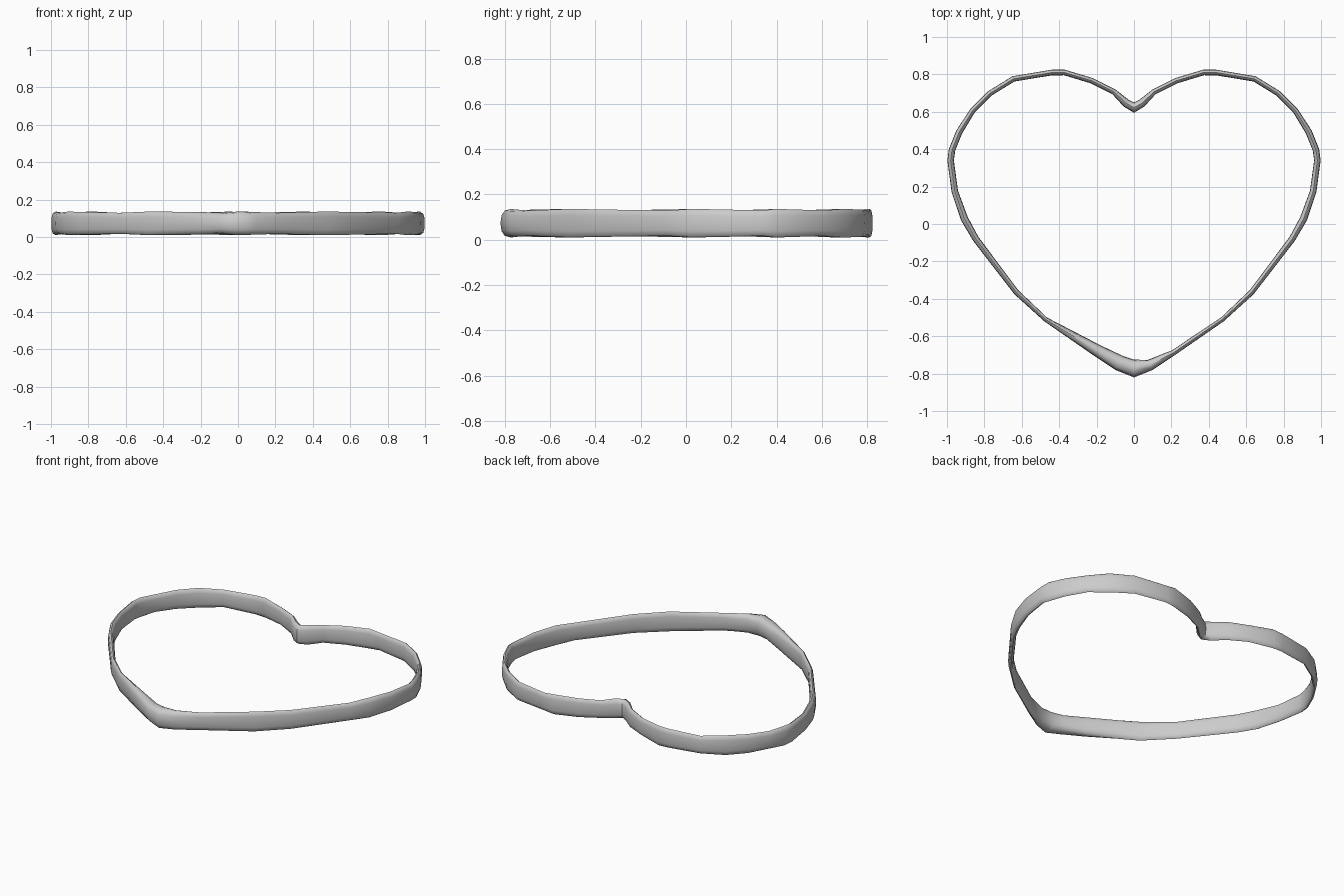
import bpy, bmesh, math
from mathutils import Vector

cube = bpy.data.objects.get("Cube")
if cube:
    bpy.data.objects.remove(cube, do_unlink=True)

# Polished grey metal
metal = bpy.data.materials.new("grey_metal")
metal.use_nodes = True
grey = (0.6, 0.6, 0.6, 1)
metal.diffuse_color = grey
metal.node_tree.nodes["Principled BSDF"].inputs["Base Color"].default_value = grey

# Half of the heart outline, from the cleft round to the tip: x, y, band width
HALF = [
    (0, .65, .055), (.03, .665, .045), (.1, .72, .03), (.22, .78, .03),
    (.37, .825, .03), (.44, .825, .03), (.65, .79, .03), (.78, .71, .03),
    (.875, .615, .03), (.95, .5, .035), (.99, .4, .035), (.998, .34, .035),
    (.975, .17, .035), (.925, .02, .04), (.86, -.09, .035), (.64, -.375, .03),
    (.48, -.52, .025), (.22, -.7, .03), (.1, -.78, .06), (0, -.82, .095),
]
THICK_LEFT = {17: .065, 18: .085}     # the band is heavier left of the tip
MID, HALF_HEIGHT, SIDES = .073, .06, 12


def heart_stations():
    """Outer point and band width for each station round the whole heart."""
    right = [(Vector((x, y)), w) for x, y, w in HALF]
    left = [(Vector((-x, y)), THICK_LEFT.get(i, w)) for i, (x, y, w) in enumerate(HALF)]
    return right + left[-2:0:-1]


def squashed(v, power):
    return math.copysign(abs(v) ** power, v)


# Heart band: a rounded section swept round the outline
stations = heart_stations()
count = len(stations)
bm = bmesh.new()
rings = []
for i, (outer, width) in enumerate(stations):
    along = (stations[(i + 1) % count][0] - outer).normalized()
    along += (outer - stations[i - 1][0]).normalized()
    along.normalize()
    inward = Vector((along.y, -along.x))
    centre = outer + inward * width / 2
    # the rims rise and fall slightly by hand
    tall = HALF_HEIGHT + .004 * math.sin(i * 2.1)
    ring = []
    for k in range(SIDES):
        a = math.tau * k / SIDES
        p = centre - inward * squashed(math.cos(a), .75) * width / 2
        ring.append(bm.verts.new((p.x, p.y, MID + tall * squashed(math.sin(a), .85))))
    rings.append(ring)

for i in range(count):
    a, b = rings[i], rings[(i + 1) % count]
    for k in range(SIDES):
        n = (k + 1) % SIDES
        bm.faces.new((a[k], a[n], b[n], b[k]))
bmesh.ops.recalc_face_normals(bm, faces=bm.faces)

mesh = bpy.data.meshes.new("heart_band")
bm.to_mesh(mesh)
bm.free()
mesh.materials.append(metal)
band = bpy.data.objects.new("heart_band", mesh)
bpy.context.collection.objects.link(band)
bpy.context.view_layer.objects.active = band
band.select_set(True)
bpy.ops.object.shade_smooth_by_angle(angle=math.radians(50))
